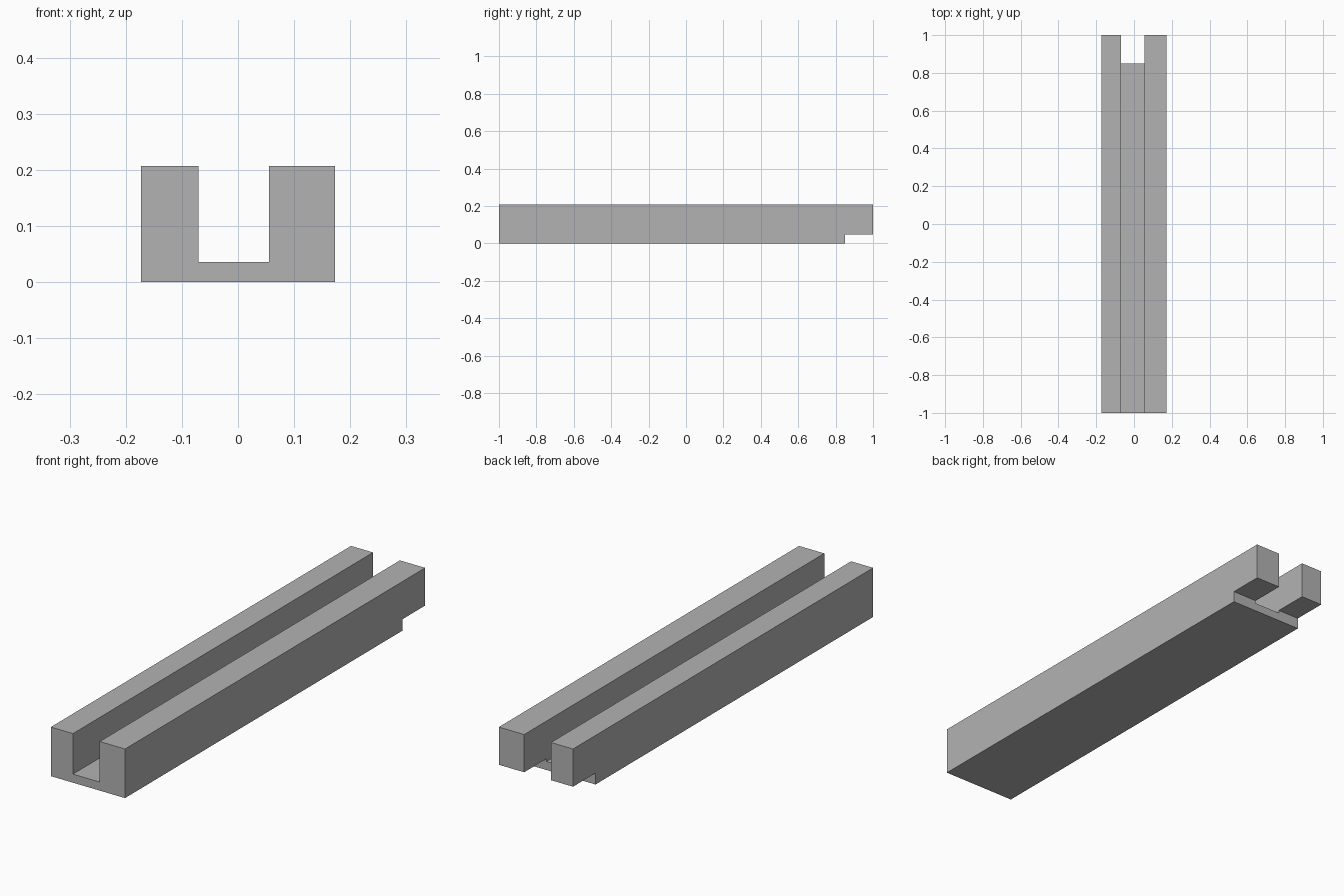
import bpy
import bmesh

cube = bpy.data.objects.get("Cube")
if cube:
    bpy.data.objects.remove(cube, do_unlink=True)

grey = bpy.data.materials.new("plain grey")
grey.use_nodes = True
colour = (0.45, 0.45, 0.45, 1)
grey.diffuse_color = colour
grey.node_tree.nodes["Principled BSDF"].inputs["Base Color"].default_value = colour


def extrude_profile(name, points, y0, y1):
    """Extrude an (x, z) outline along y into a solid."""
    bm = bmesh.new()
    face = bm.faces.new([bm.verts.new((x, y0, z)) for x, z in points])
    result = bmesh.ops.extrude_face_region(bm, geom=[face], use_keep_orig=True)
    verts = [v for v in result["geom"] if isinstance(v, bmesh.types.BMVert)]
    bmesh.ops.translate(bm, verts=verts, vec=(0, y1 - y0, 0))
    bmesh.ops.recalc_face_normals(bm, faces=bm.faces)
    mesh = bpy.data.meshes.new(name)
    bm.to_mesh(mesh)
    bm.free()
    mesh.materials.append(grey)
    obj = bpy.data.objects.new(name, mesh)
    bpy.context.collection.objects.link(obj)
    return obj


half, height, floor = 0.173, 0.207, 0.036
groove_left, groove_right = 0.055, -0.07

# U-shaped channel with a slightly off-centre groove
channel = extrude_profile("channel", [
    (-half, 0), (half, 0), (half, height), (groove_left, height),
    (groove_left, floor), (groove_right, floor),
    (groove_right, height), (-half, height)], -1, 1)

# Step under the back end, deep enough to open the groove floor
cutter = extrude_profile("step_cutter", [
    (-0.3, -0.1), (0.3, -0.1), (0.3, 0.048), (-0.3, 0.048)], 0.85, 1.1)
cutter.hide_render = True
cutter.hide_set(True)

cut = channel.modifiers.new("back step", "BOOLEAN")
cut.operation = "DIFFERENCE"
cut.solver = "EXACT"
cut.object = cutter

# Apply the cut and discard the helper
bpy.context.view_layer.objects.active = channel
channel.select_set(True)
bpy.ops.object.modifier_apply(modifier=cut.name)
bpy.data.objects.remove(cutter, do_unlink=True)
